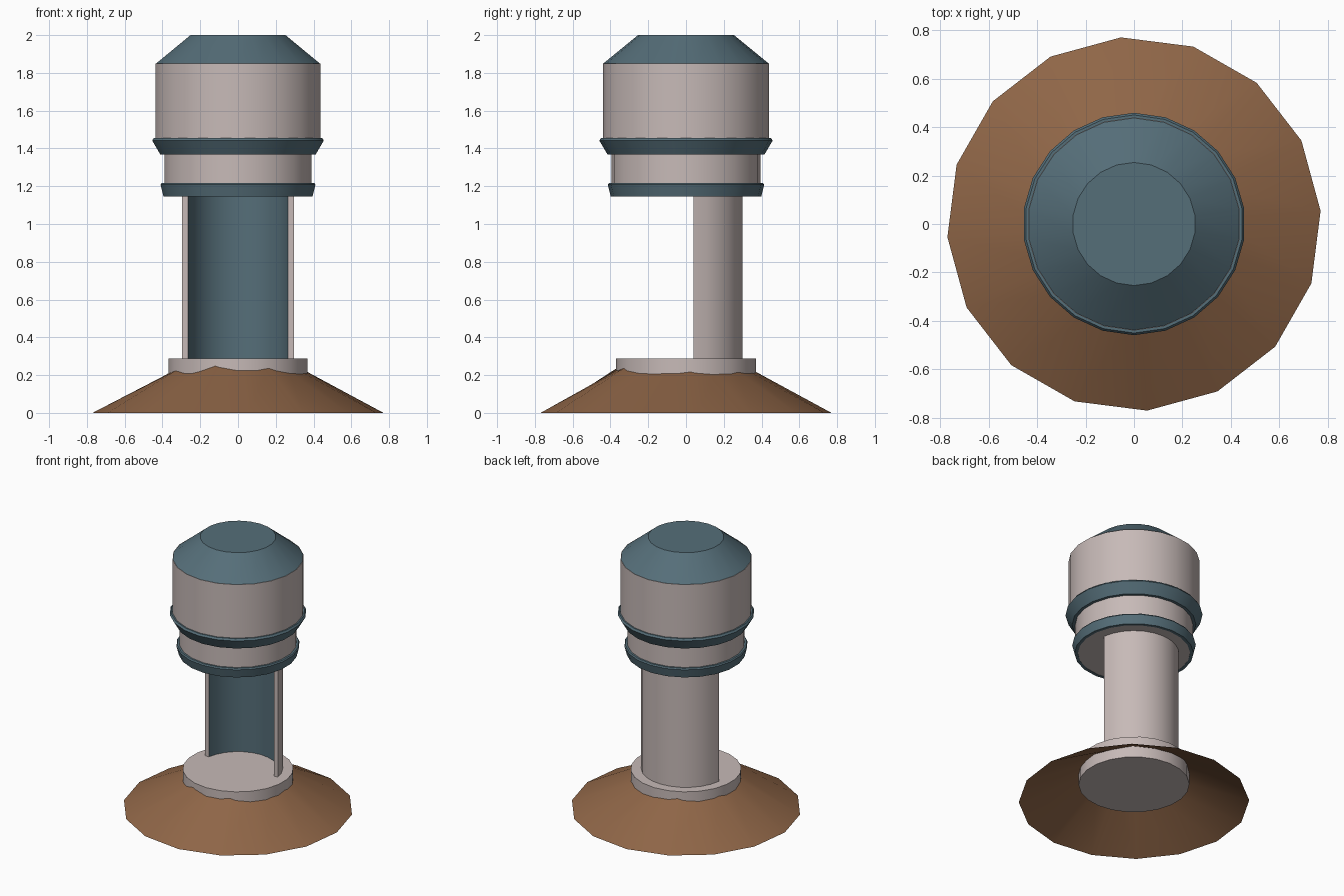
import bpy, bmesh, math

if "Cube" in bpy.data.objects:
    bpy.data.objects.remove(bpy.data.objects["Cube"])

SIDES = 22


def material(name, rgb):
    m = bpy.data.materials.new(name)
    m.diffuse_color = (*rgb, 1)
    m.use_nodes = True
    m.node_tree.nodes["Principled BSDF"].inputs["Base Color"].default_value = m.diffuse_color
    return m


PALE = material("pale stone", (0.57, 0.49, 0.475))
TEAL = material("slate teal", (0.091, 0.156, 0.19))
BROWN = material("earth brown", (0.275, 0.132, 0.063))


def finish(bm, name, mats, recalc=True):
    if recalc:
        bmesh.ops.recalc_face_normals(bm, faces=bm.faces[:])
    mesh = bpy.data.meshes.new(name)
    bm.to_mesh(mesh)
    bm.free()
    for m in mats:
        mesh.materials.append(m)
    ob = bpy.data.objects.new(name, mesh)
    bpy.context.collection.objects.link(ob)
    bpy.ops.object.select_all(action='DESELECT')
    ob.select_set(True)
    bpy.context.view_layer.objects.active = ob
    bpy.ops.object.shade_smooth_by_angle(angle=math.radians(28))
    return ob


def lathe(name, profile, mat, ring=False):
    """Spin (radius, z) points; solids get end caps, rings close on themselves."""
    bm = bmesh.new()
    loops = []
    for r, z in profile:
        angles = [math.pi / 2 + math.tau * i / SIDES for i in range(SIDES)]
        loops.append([bm.verts.new((r * math.cos(a), r * math.sin(a), z)) for a in angles])
    pairs = list(zip(loops, loops[1:]))
    if ring:
        pairs.append((loops[-1], loops[0]))
    else:
        bm.faces.new(loops[0][::-1])
        bm.faces.new(loops[-1])
    for lo, hi in pairs:
        for i in range(SIDES):
            j = (i + 1) % SIDES
            bm.faces.new((lo[i], lo[j], hi[j], hi[i]))
    return finish(bm, name, [mat])


# Earth mound: open 16-sided skirt with an uneven upper edge
bm = bmesh.new()
heights = [.218, .206, .216, .212, .22, .235, .215, .222,
           .21, .225, .21, .25, .226, .237, .212, .21]
low, high = [], []
for k, h in enumerate(heights):
    a = math.radians(4 + 22.5 * k)
    c, s = math.cos(a), math.sin(a)
    low.append(bm.verts.new((0.772 * c, 0.772 * s, 0)))
    high.append(bm.verts.new((0.36 * c, 0.36 * s, h + 0.003)))
for i in range(16):
    j = (i + 1) % 16
    bm.faces.new((low[i], low[j], high[j], high[i]))
finish(bm, "earth_mound", [BROWN], recalc=False)

# Foot plate
lathe("foot_plate", [(.371, .13), (.371, .287)], PALE)

# Half-round column shell, pale outside and teal inside, open to the front
bm = bmesh.new()
R_OUT, R_IN, CUT, STEPS = 0.30, 0.268, 0.04, 12
rows = []
for i in range(STEPS + 1):
    row = []
    for r in (R_OUT, R_IN):
        start = math.asin(CUT / r)
        a = start + (math.pi - 2 * start) * i / STEPS
        for z in (.287, 1.147):
            row.append(bm.verts.new((r * math.cos(a), r * math.sin(a), z)))
    rows.append(row)
for p, q in zip(rows, rows[1:]):
    bm.faces.new((p[0], q[0], q[1], p[1]))
    bm.faces.new((p[2], p[3], q[3], q[2])).material_index = 1
for p in (rows[0], rows[-1]):
    bm.faces.new((p[0], p[1], p[3], p[2]))
finish(bm, "column_shell", [PALE, TEAL])

# Head: neck, main drum and bevelled cap
lathe("neck_drum", [(.394, 1.147), (.394, 1.40)], PALE)
lathe("main_drum", [(.44, 1.44), (.44, 1.85)], PALE)
lathe("cap", [(.44, 1.848), (.254, 2.0)], TEAL)

# Flared collars
lathe("lower_collar", [(.376, 1.145), (.398, 1.145), (.414, 1.208),
                       (.408, 1.217), (.376, 1.217)], TEAL, ring=True)
lathe("upper_collar", [(.38, 1.367), (.415, 1.367), (.459, 1.442),
                       (.45, 1.455), (.38, 1.455)], TEAL, ring=True)
